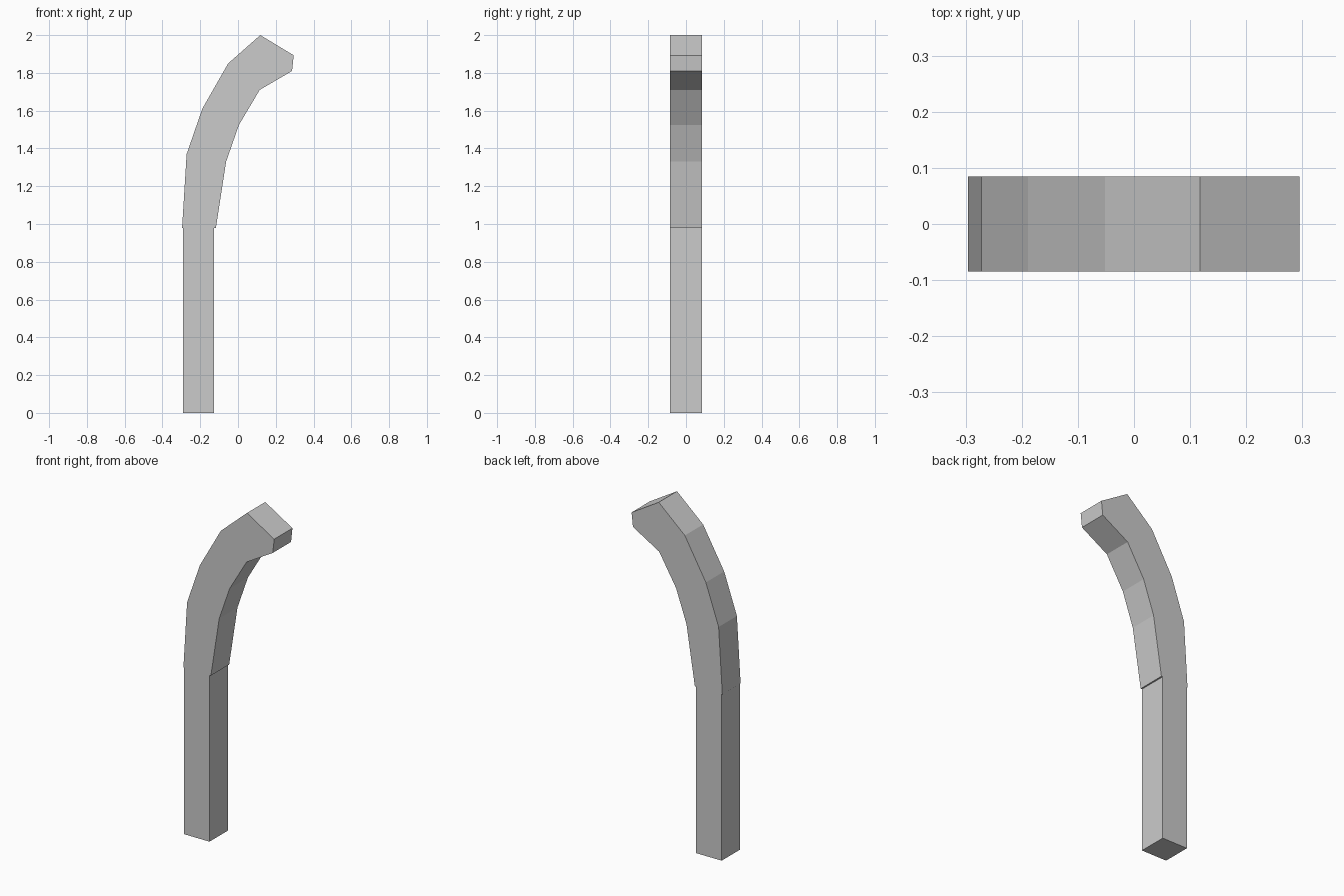
import bpy
import bmesh

if "Cube" in bpy.data.objects:
    bpy.data.objects.remove(bpy.data.objects["Cube"])

HALF_DEPTH = 0.085


def extrude_profile(name, profile):
    """Make a flat-shaded solid from an (x, z) outline, extruded along y."""
    bm = bmesh.new()
    face = bm.faces.new([bm.verts.new((x, -HALF_DEPTH, z)) for x, z in profile])
    ext = bmesh.ops.extrude_face_region(bm, geom=[face])
    verts = [v for v in ext["geom"] if isinstance(v, bmesh.types.BMVert)]
    bmesh.ops.translate(bm, verts=verts, vec=(0, 2 * HALF_DEPTH, 0))
    bmesh.ops.recalc_face_normals(bm, faces=bm.faces)
    mesh = bpy.data.meshes.new(name)
    bm.to_mesh(mesh)
    bm.free()
    obj = bpy.data.objects.new(name, mesh)
    bpy.context.collection.objects.link(obj)
    return obj


# Straight upright post
extrude_profile("post", [(-0.292, 0), (-0.126, 0), (-0.126, 0.98), (-0.292, 0.98)])

# Curved arm: outer edge going up, blunt tip, inner edge coming back down
outer = [(-0.296, 0.98), (-0.272, 1.37), (-0.189, 1.61), (-0.052, 1.85), (0.118, 2.0)]
tip = [(0.295, 1.893), (0.286, 1.81)]
inner = [(0.115, 1.71), (0.005, 1.525), (-0.063, 1.33), (-0.117, 0.98)]
extrude_profile("curved_arm", outer + tip + inner)
